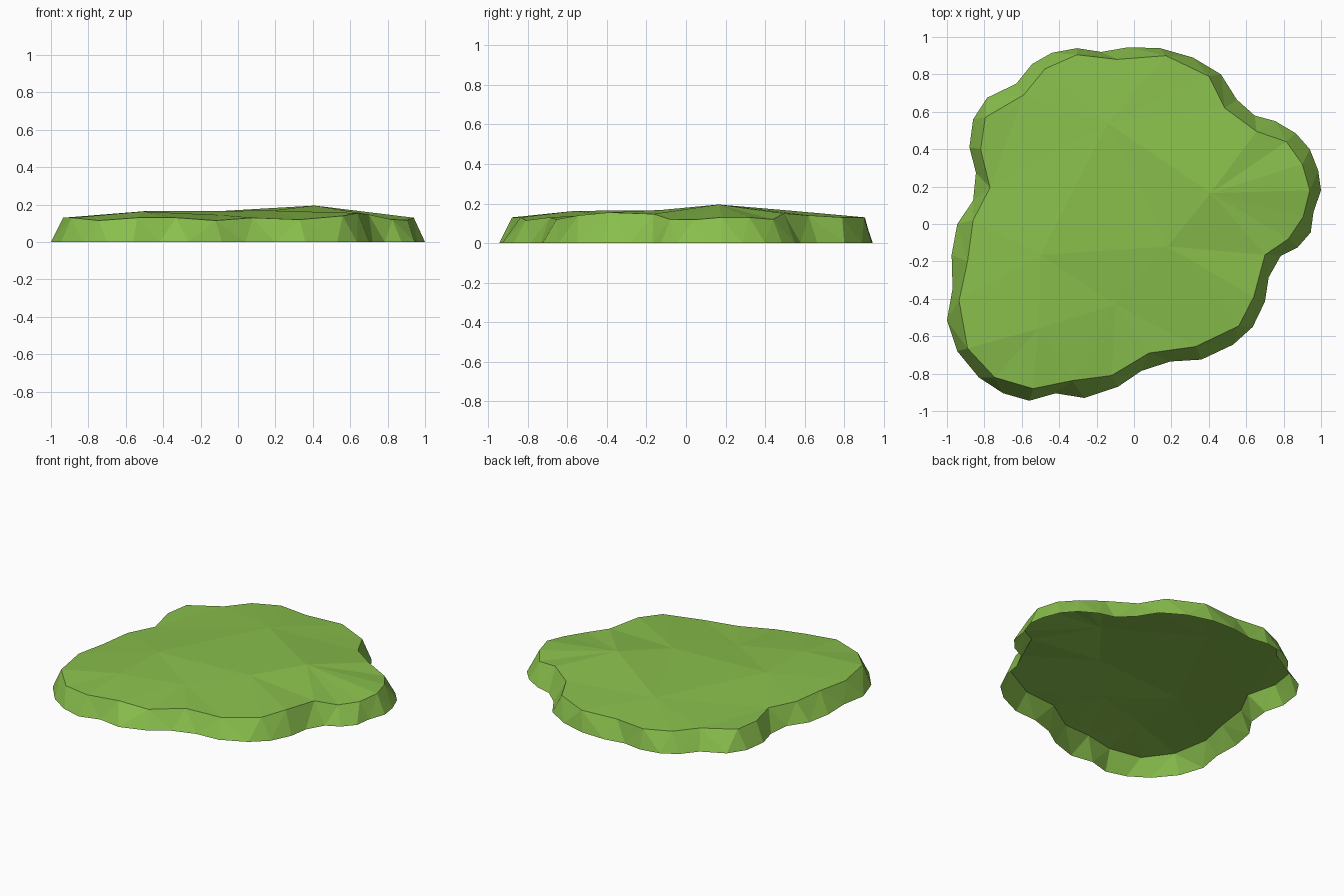
import bpy
from mathutils import Vector
from mathutils.geometry import delaunay_2d_cdt

# Foot of the bank, counter-clockwise from the right
foot = [(1.0, .18), (.985, .285), (.94, .40), (.865, .485), (.755, .55), (.645, .58),
        (.55, .665), (.465, .80), (.315, .89), (.14, .94), (-.03, .945), (-.175, .92),
        (-.305, .94), (-.44, .915), (-.545, .855), (-.63, .75), (-.785, .675), (-.86, .56),
        (-.88, .41), (-.845, .275), (-.86, .125), (-.945, 0), (-.975, -.165), (-.97, -.345),
        (-1.0, -.515), (-.945, -.68), (-.83, -.82), (-.70, -.905), (-.56, -.945),
        (-.42, -.905), (-.265, -.93), (-.085, -.87), (.04, -.785), (.195, -.735),
        (.36, -.725), (.53, -.645), (.635, -.55), (.70, -.415), (.72, -.285),
        (.785, -.17), (.875, -.125), (.945, -.045), (.96, .065)]

# Coarser upper rim, same start and direction
rim = [(.94, .18), (.90, .32), (.815, .44), (.655, .495), (.485, .62), (.40, .79),
       (.17, .90), (-.09, .88), (-.305, .905), (-.475, .83), (-.59, .69), (-.795, .57),
       (-.82, .40), (-.77, .195), (-.86, .02), (-.89, -.20), (-.935, -.41), (-.89, -.665),
       (-.745, -.82), (-.54, -.88), (-.33, -.837), (-.12, -.81), (.08, -.69), (.33, -.655),
       (.56, -.545), (.64, -.39), (.70, -.165), (.825, -.08), (.905, .04)]
rim_height = {2: .12, 3: .15, 4: .14, 18: .115, 21: .115, 23: .12, 24: .14,
              25: .155, 26: .147, 27: .12, 28: .118}

# Gentle bumps and dips of the grass top
bumps = [(.41, .165, .195), (.18, -.12, .168), (-.5, -.165, .165), (-.1, -.43, .145),
         (-.14, .54, .163), (-.51, -.56, .163)]

nf, nr = len(foot), len(rim)
low = [Vector((x, y, 0)) for x, y in foot]
high = [Vector((x, y, rim_height.get(i, .13))) for i, (x, y) in enumerate(rim)]
verts = low + high + [Vector(b) for b in bumps]
faces = []

# Sloping bank: zip the two loops together along the shorter diagonal
i = j = 0
while i < nf or j < nr:
    a, b = low[i % nf], high[j % nr]
    step_low = (low[(i + 1) % nf] - b).length
    step_high = (high[(j + 1) % nr] - a).length
    if j >= nr or (i < nf and step_low <= step_high):
        faces.append((i % nf, (i + 1) % nf, nf + j % nr))
        i += 1
    else:
        faces.append((i % nf, nf + (j + 1) % nr, nf + j % nr))
        j += 1

# Faceted top, triangulated inside the rim (the underside stays open)
flat = [v.to_2d() for v in verts[nf:]]
edges = [(k, (k + 1) % nr) for k in range(nr)]
result = delaunay_2d_cdt(flat, edges, [], 1, 1e-5)
source = [o[0] for o in result[3]]
for f in result[2]:
    faces.append(tuple(nf + source[k] for k in f))

mesh = bpy.data.meshes.new("grass_patch")
mesh.from_pydata(verts, [], faces)
mesh.validate()
mesh.update()
grass = bpy.data.materials.new("grass green")
grass.diffuse_color = (.25, .52, .072, 1)
mesh.materials.append(grass)
obj = bpy.data.objects.new("grass_patch", mesh)
bpy.context.collection.objects.link(obj)
